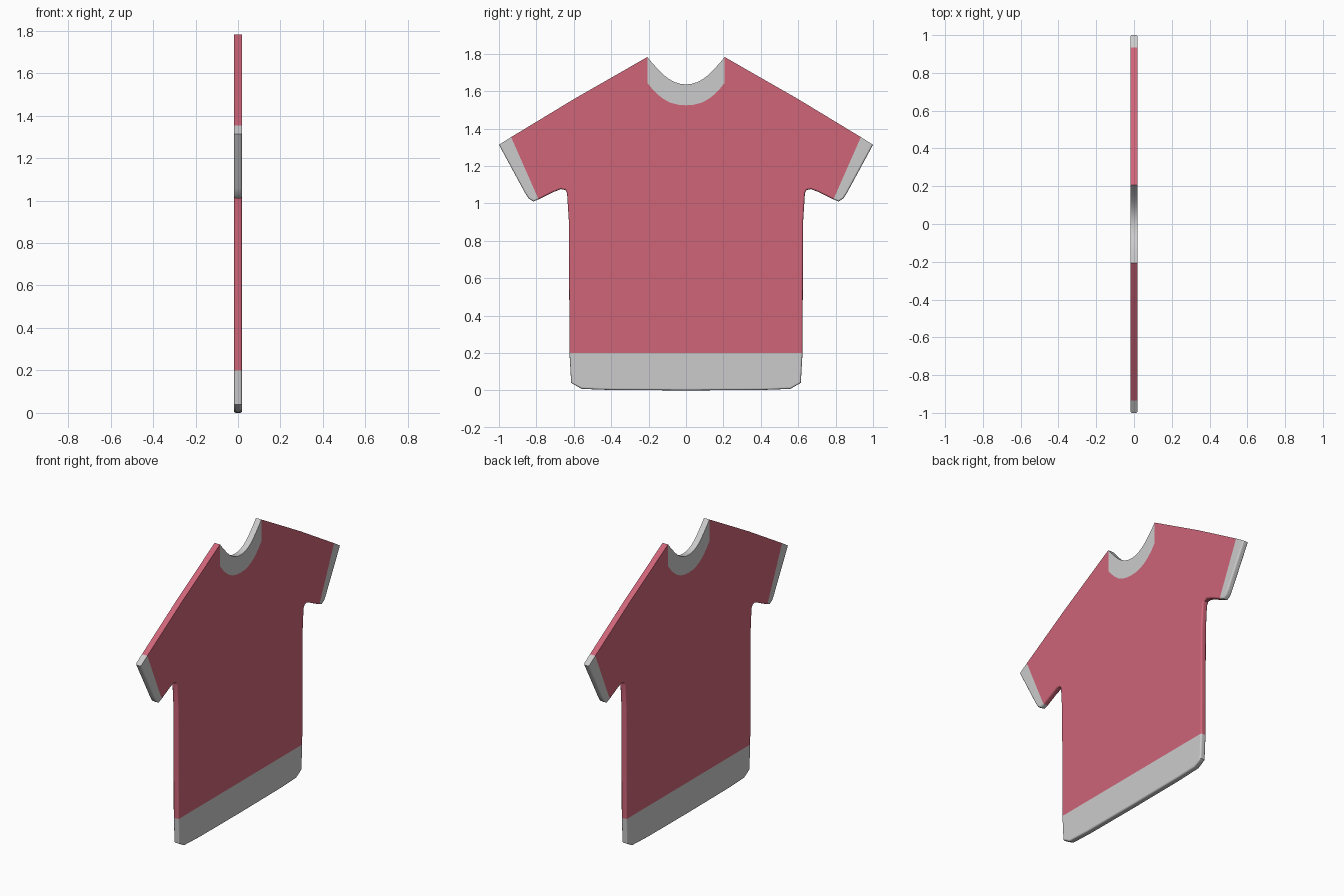
import bpy, bmesh, math

if "Cube" in bpy.data.objects:
    bpy.data.objects.remove(bpy.data.objects["Cube"])

HALF = 0.019  # half thickness of the cloth
RED = (0.62, 0.13, 0.19, 1)

# half outline (y, z) for the +y side
neck = [(0, 1.636), (0.03, 1.639), (0.06, 1.648), (0.09, 1.664), (0.12, 1.687),
        (0.15, 1.717), (0.18, 1.75), (0.207, 1.782)]
collar_low = [(0.207, 1.782), (0.207, 1.645), (0.18, 1.611), (0.15, 1.581), (0.12, 1.557),
              (0.08, 1.537), (0.04, 1.527), (0, 1.524)]
shoulder = [(0.207, 1.782), (0.6, 1.557), (0.935, 1.354)]
cuff_seam = [(0.935, 1.354), (0.788, 1.021)]
cuff_rim = [(0.935, 1.354), (1.0, 1.313), (0.862, 1.058), (0.842, 1.026),
            (0.816, 1.01), (0.788, 1.021)]
side = [(0.788, 1.021), (0.71, 1.06), (0.668, 1.076), (0.645, 1.071), (0.636, 1.055),
        (0.626, 0.9), (0.623, 0.2)]
hem_seam = [(0.623, 0.2), (0, 0.2)]
hem_rim = [(0.623, 0.2), (0.614, 0.04), (0.558, 0.008), (0.4, 0.002), (0, 0)]


def mirrored(segs):
    """Close a half outline running from y=0 to y=0 with its mirror image."""
    return segs + [([(-y, z) for y, z in p[::-1]], s) for p, s in segs[::-1]]


def plate(name, segs, color=None):
    """Extruded panel; seam segments stay open where panels meet."""
    pts, seam = [], []
    for path, is_seam in segs:
        pts += path[:-1]
        seam += [is_seam] * (len(path) - 1)
    n = len(pts)
    bm = bmesh.new()
    f = [bm.verts.new((HALF, y, z)) for y, z in pts]
    b = [bm.verts.new((-HALF, y, z)) for y, z in pts]
    cap = bm.faces.new(f)
    bm.faces.new(b[::-1])
    rim = []
    for i in range(n):
        j = (i + 1) % n
        if seam[i]:
            continue
        bm.faces.new((f[j], f[i], b[i], b[j]))
        # the shoulder and neck edges stay crisp
        if min(pts[i][1], pts[j][1]) < 1.3:
            rim += [bm.edges.get((f[i], f[j])), bm.edges.get((b[i], b[j]))]
    bm.normal_update()
    if cap.normal.x < 0:
        bmesh.ops.reverse_faces(bm, faces=bm.faces[:])
    if rim:
        bmesh.ops.bevel(bm, geom=rim, offset=0.01, segments=3, profile=0.5, affect='EDGES')
    me = bpy.data.meshes.new(name)
    bm.to_mesh(me)
    bm.free()
    ob = bpy.data.objects.new(name, me)
    bpy.context.collection.objects.link(ob)
    if color:
        mat = bpy.data.materials.new(name + "_cloth")
        mat.diffuse_color = color
        mat.use_nodes = True
        mat.node_tree.nodes["Principled BSDF"].inputs["Base Color"].default_value = mat.diffuse_color
        me.materials.append(mat)
    bpy.ops.object.select_all(action='DESELECT')
    ob.select_set(True)
    bpy.context.view_layer.objects.active = ob
    bpy.ops.object.shade_smooth_by_angle(angle=math.radians(35))
    wn = ob.modifiers.new("flat_panels", 'WEIGHTED_NORMAL')
    wn.keep_sharp = True
    return ob


# red main panel
plate("shirt_body", mirrored([(collar_low[::-1], True), (shoulder, False), (cuff_seam, True),
                              (side, False), (hem_seam, True)][:4] + [(hem_seam, True)]), RED)

# grey trim
plate("collar", mirrored([(neck, False), (collar_low, True)]))
plate("hem", mirrored([(hem_seam[::-1], True), (hem_rim, False)]))
for label, s in (("left", 1), ("right", -1)):
    segs = [(cuff_rim, False), (cuff_seam[::-1], True)]
    plate(label + "_cuff", [([(s * y, z) for y, z in p], k) for p, k in segs])
